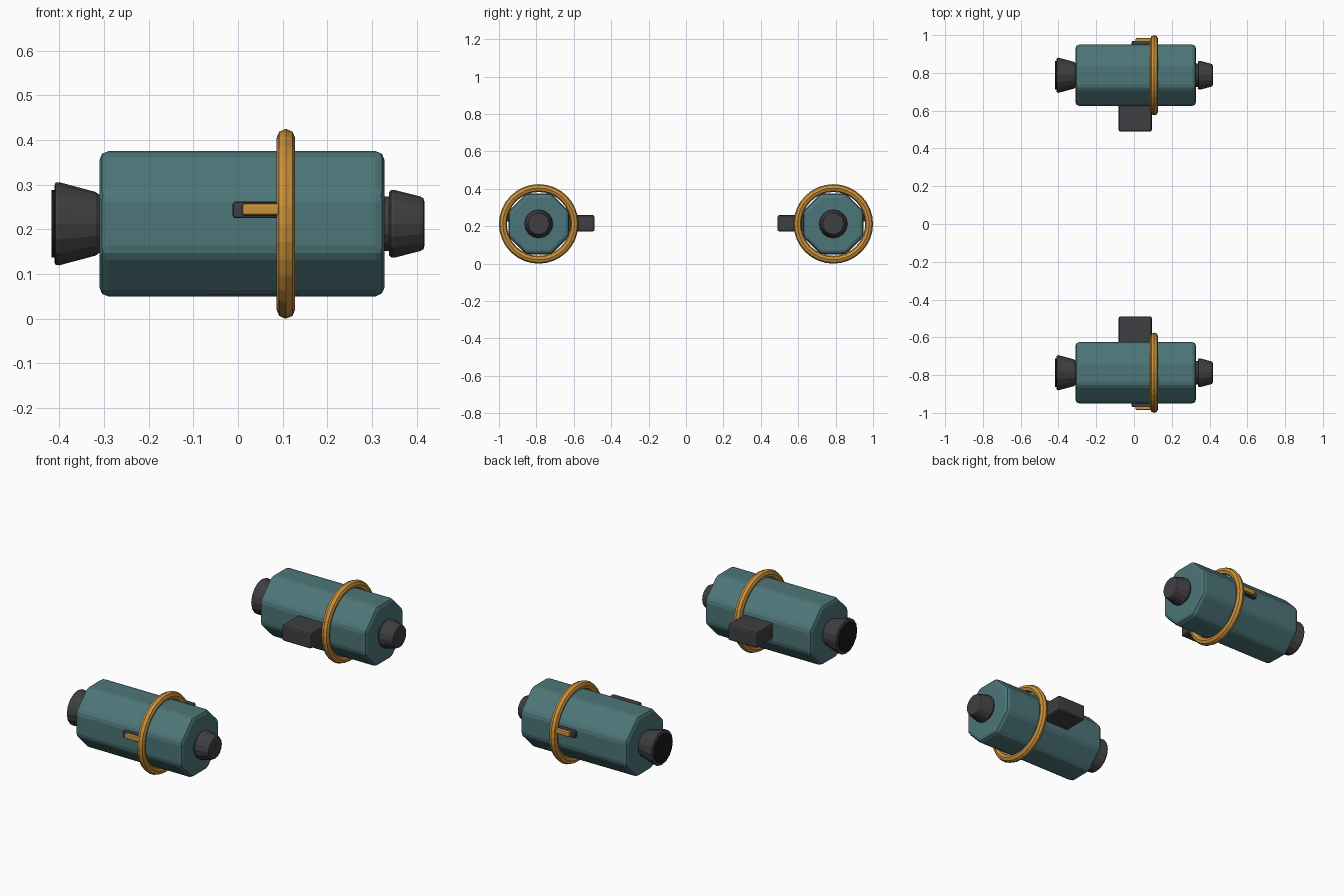
import bpy, bmesh, math

if "Cube" in bpy.data.objects:
    bpy.data.objects.remove(bpy.data.objects["Cube"])

CY, CZ = 0.7875, 0.2125   # axis of the +y pod; everything is mirrored to -y


def material(name, rgb):
    m = bpy.data.materials.new(name)
    m.diffuse_color = (*rgb, 1)
    m.use_nodes = True
    m.node_tree.nodes["Principled BSDF"].inputs["Base Color"].default_value = m.diffuse_color
    return m


TEAL = material("teal", (0.075, 0.18, 0.19))
ORANGE = material("orange", (0.60, 0.29, 0.045))
DARK = material("dark_grey", (0.05, 0.05, 0.055))
BLACK = material("black", (0.01, 0.01, 0.01))


def finish(bm, name, mat, bevel=0.0, segments=2):
    bmesh.ops.recalc_face_normals(bm, faces=bm.faces)
    me = bpy.data.meshes.new(name)
    bm.to_mesh(me)
    bm.free()
    me.materials.append(mat)
    ob = bpy.data.objects.new(name, me)
    bpy.context.collection.objects.link(ob)
    if bevel:
        b = ob.modifiers.new("bevel", 'BEVEL')
        b.width, b.segments = bevel, segments
        b.limit_method, b.angle_limit = 'ANGLE', math.radians(35)
    mi = ob.modifiers.new("mirror", 'MIRROR')
    mi.use_axis = (False, True, False)
    mi.use_mirror_merge = False
    return ob


def lathe(name, profile, sides, mat, phase=0.0, bevel=0.0, closed=False):
    """Turn (x, radius) points around the pod axis."""
    bm = bmesh.new()
    rings = []
    for x, r in profile:
        angles = [phase + 2 * math.pi * i / sides for i in range(sides)]
        rings.append([bm.verts.new((x, CY + r * math.cos(a), CZ + r * math.sin(a)))
                      for a in angles])
    pairs = list(zip(rings, rings[1:]))
    if closed:
        pairs.append((rings[-1], rings[0]))
    else:
        bm.faces.new(rings[0])
        bm.faces.new(rings[-1])
    for a, b in pairs:
        for i in range(sides):
            j = (i + 1) % sides
            bm.faces.new((a[i], a[j], b[j], b[i]))
    return finish(bm, name, mat, bevel)


def box(name, xr, yr, zr, mat, bevel):
    bm = bmesh.new()
    bmesh.ops.create_cube(bm, size=1)
    for v in bm.verts:
        for k, (lo, hi) in enumerate((xr, yr, zr)):
            v.co[k] = lo if v.co[k] < 0 else hi
    return finish(bm, name, mat, bevel)


# Octagonal pod body with softened edges
R = 0.1625 / math.cos(math.pi / 8)
body = lathe("pod_body", [(-0.31, R), (0.328, R)], 8, TEAL, math.pi / 8, 0.02)
body.modifiers["bevel"].angle_limit = math.radians(30)

# Ring band around the body
t = 0.021
lathe("ring_band", [(0.107 + t * math.sin(k * math.pi / 4), 0.1915 + t * math.cos(k * math.pi / 4))
                    for k in range(8)], 32, ORANGE, closed=True)

# Rear flared nozzle and its dark mouth
lathe("rear_nozzle", [(-0.30, 0.060), (-0.312, 0.066), (-0.318, 0.071), (-0.400, 0.093),
                      (-0.408, 0.092), (-0.411, 0.085)], 16, DARK)
lathe("nozzle_mouth", [(-0.405, 0.076), (-0.4175, 0.076)], 16, BLACK)

# Front neck and tapered cap
lathe("front_neck", [(0.32, 0.061), (0.345, 0.061)], 16, DARK)
lathe("front_cap", [(0.338, 0.070), (0.342, 0.075), (0.349, 0.076), (0.408, 0.061),
                    (0.415, 0.057), (0.417, 0.050)], 16, DARK)

# Inner mounting block
box("mount_block", (-0.081, 0.094), (0.489, 0.650), (0.172, 0.259), DARK, 0.010)

# Outer latch: dark base and orange bar
box("latch_base", (-0.012, 0.092), (0.94, 0.970), (0.225, 0.262), DARK, 0.006)
box("latch_bar", (0.009, 0.105), (0.955, 0.985), (0.231, 0.258), ORANGE, 0.006)
